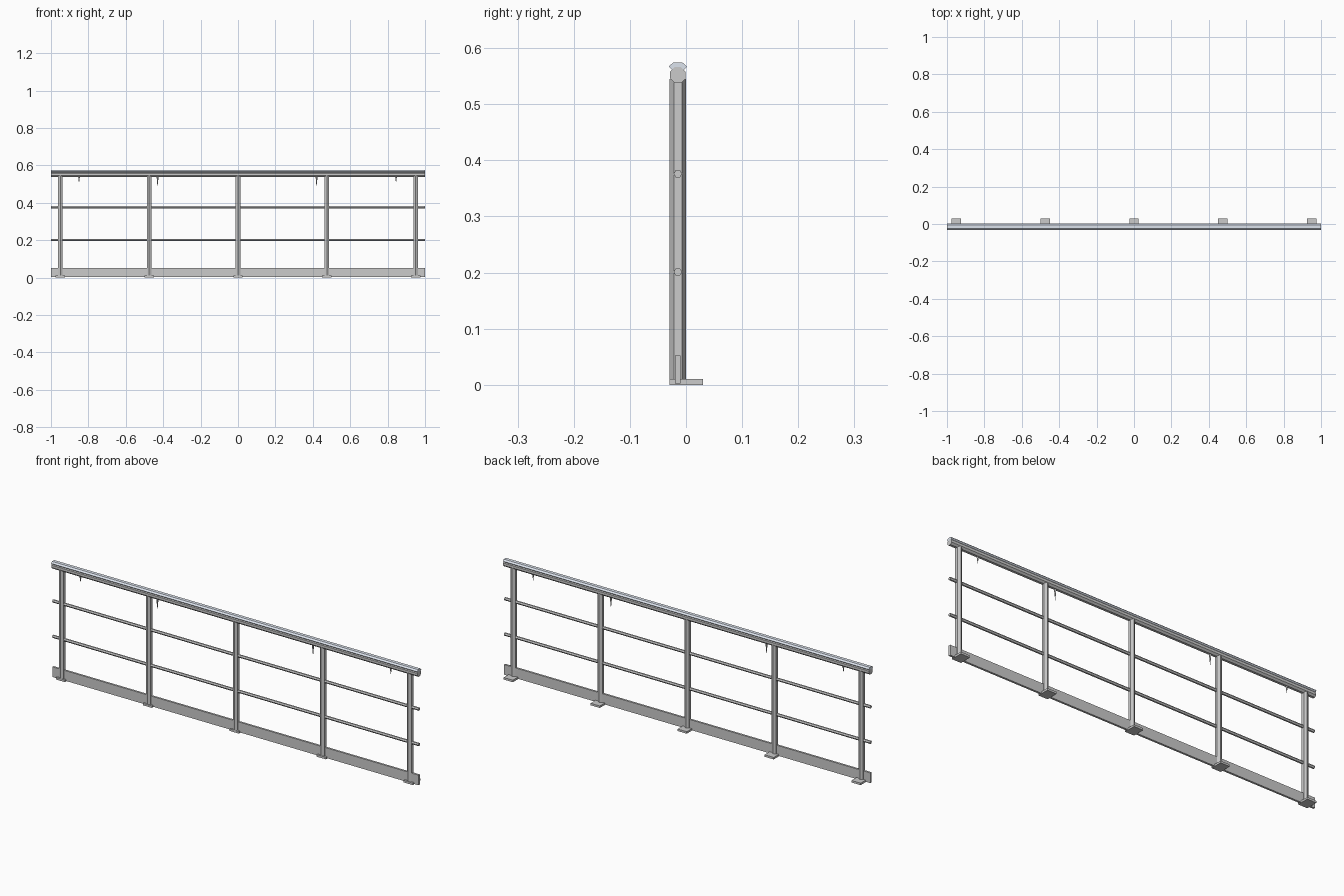
import bpy, bmesh, math
from mathutils import Matrix, Vector

if "Cube" in bpy.data.objects:
    bpy.data.objects.remove(bpy.data.objects["Cube"])

YC = -0.0145  # centre plane of the railing


def finish(bm, name, smooth=False):
    bmesh.ops.recalc_face_normals(bm, faces=bm.faces)
    me = bpy.data.meshes.new(name)
    bm.to_mesh(me)
    bm.free()
    ob = bpy.data.objects.new(name, me)
    bpy.context.collection.objects.link(ob)
    return ob


def prism(name, profile, start, step):
    """Extrude a closed profile of 3D points from start along step."""
    bm = bmesh.new()
    vs = [bm.verts.new(Vector(p) + Vector(start)) for p in profile]
    face = bm.faces.new(vs)
    ext = bmesh.ops.extrude_face_region(bm, geom=[face])
    moved = [g for g in ext["geom"] if isinstance(g, bmesh.types.BMVert)]
    bmesh.ops.translate(bm, verts=moved, vec=step)
    return finish(bm, name)


def ring(n, r, turn=0.0):
    return [(r * math.cos(turn + 2 * math.pi * i / n),
             r * math.sin(turn + 2 * math.pi * i / n)) for i in range(n)]


def bar(name, n, r, z, turn=0.0):
    """Full length bar along x."""
    return prism(name, [(0, a, b) for a, b in ring(n, r, turn)], (-1, YC, z), (2, 0, 0))


def box(name, x0, x1, y0, y1, z0, z1):
    prof = [(x0, y0, z0), (x1, y0, z0), (x1, y1, z0), (x0, y1, z0)]
    return prism(name, prof, (0, 0, 0), (0, 0, z1 - z0))


# Posts with foot plates
for i in range(5):
    x = -0.95 + 0.475 * i
    prism(f"post_{i + 1}", [(a, b, 0) for a, b in ring(6, 0.0145, math.pi / 2)],
          (x, YC, 0.005), (0, 0, 0.54))
    box(f"foot_plate_{i + 1}", x - 0.025, x + 0.025, -0.029, 0.03, 0, 0.01)

# Kick board and horizontal rails
box("kick_board", -1, 1, -0.0195, -0.0095, 0.002, 0.052)
bar("lower_rail", 6, 0.0075, 0.201)
bar("upper_rail", 6, 0.0075, 0.376)
bar("hand_rail", 8, 0.0152, 0.552, math.pi / 8)

# Pale cap lying on the hand rail
cap_profile = [(-0.0165, 0.567), (-0.009, 0.560), (0.009, 0.560),
               (0.0165, 0.567), (0.0085, 0.574), (-0.0085, 0.574)]
cap = prism("snow_cap", [(0, y, z) for y, z in cap_profile], (-1, YC, 0), (2, 0, 0))
mat = bpy.data.materials.new("pale_snow")
mat.diffuse_color = (0.72, 0.77, 0.85, 1)
mat.use_nodes = True
mat.node_tree.nodes["Principled BSDF"].inputs["Base Color"].default_value = mat.diffuse_color
cap.data.materials.append(mat)

# Icicles hanging below the hand rail
for i, (x, tip) in enumerate([(-0.85, 0.505), (-0.43, 0.482), (0.42, 0.482), (0.845, 0.505)]):
    h = 0.545 - tip
    bm = bmesh.new()
    bmesh.ops.create_cone(bm, cap_ends=True, segments=5, radius1=0, radius2=0.006, depth=h,
                          matrix=Matrix.Translation((x, YC, tip + h / 2)))
    bmesh.ops.remove_doubles(bm, verts=bm.verts, dist=1e-5)
    finish(bm, f"icicle_{i + 1}")
